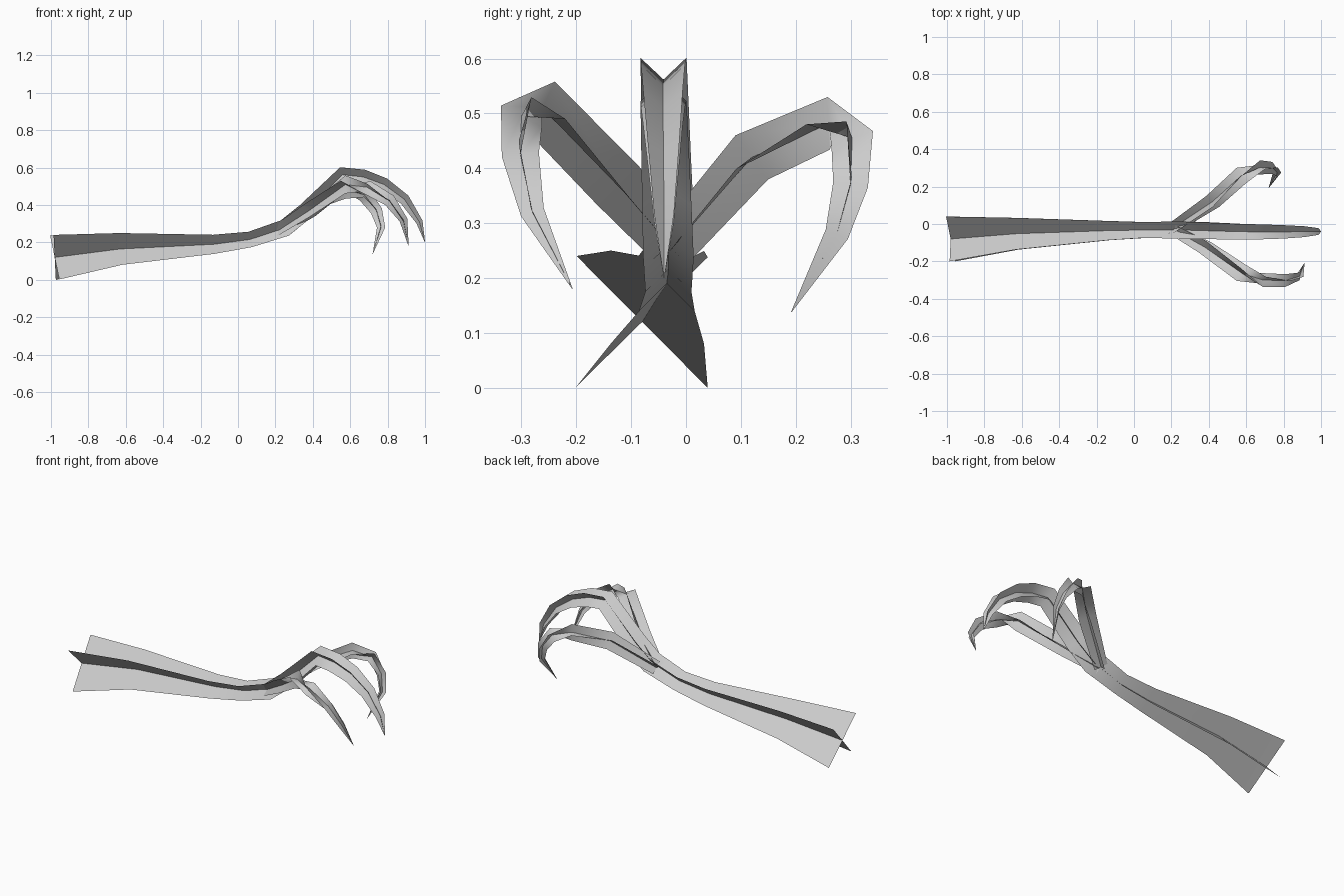
import bpy
from mathutils import Vector

cube = bpy.data.objects.get("Cube")
if cube:
    bpy.data.objects.remove(cube, do_unlink=True)

# Single grey material
grey = bpy.data.materials.new("plain_grey")
grey.use_nodes = True
colour = (0.6, 0.6, 0.6, 1)
grey.diffuse_color = colour
grey.node_tree.nodes["Principled BSDF"].inputs["Base Color"].default_value = colour


def crossed_blades(name, stations, side_axis, diagonal):
    """Sweep two crossing ribbons along stations of (x, y, z, half width)."""
    points = [Vector(s[:3]) for s in stations]
    last = len(points) - 1
    verts, faces = [], []
    frames = []
    for i in range(last + 1):
        before, after = points[max(i - 1, 0)], points[min(i + 1, last)]
        incoming = (points[i] - before).normalized()
        outgoing = (after - points[i]).normalized()
        tangent = (incoming + outgoing).normalized()
        a = tangent.cross(side_axis).normalized()
        b = tangent.cross(a).normalized()
        frames.append((a + b, a - b) if diagonal else (a, b))
    for blade in range(2):
        start = len(verts)
        for p, s, frame in zip(points, stations, frames):
            verts += [p + frame[blade] * s[3] * k for k in (-1, 0, 1)]
        for i in range(last):
            for j in range(2):
                q = start + 3 * i + j
                faces.append((q, q + 1, q + 4, q + 3))
    mesh = bpy.data.meshes.new(name)
    mesh.from_pydata(verts, [], faces)
    mesh.materials.append(grey)
    for poly in mesh.polygons:
        poly.use_smooth = True
    obj = bpy.data.objects.new(name, mesh)
    bpy.context.collection.objects.link(obj)


# Long limb flowing into the middle talon, blades set on the diagonals
crossed_blades("limb_and_middle_talon", [
    (-0.98, -0.08, 0.12, 0.12), (-0.63, -0.052, 0.165, 0.085),
    (-0.13, -0.035, 0.19, 0.051), (0.065, -0.032, 0.216, 0.042),
    (0.25, -0.032, 0.277, 0.046), (0.36, -0.035, 0.365, 0.045),
    (0.56, -0.041, 0.562, 0.042), (0.67, -0.042, 0.55, 0.04),
    (0.78, -0.042, 0.51, 0.036), (0.89, -0.041, 0.43, 0.029),
    (0.97, -0.04, 0.31, 0.018), (1.0, -0.04, 0.2, 0.0005)],
    Vector((0, 1, 0)), True)

# Talon curling out to the front
crossed_blades("front_talon", [
    (0.21, -0.03, 0.26, 0.04), (0.38, -0.125, 0.37, 0.052),
    (0.575, -0.262, 0.51, 0.053), (0.69, -0.3, 0.495, 0.042),
    (0.81, -0.302, 0.425, 0.034), (0.885, -0.28, 0.32, 0.022),
    (0.912, -0.207, 0.18, 0.0005)],
    Vector((1, 0, 0)), False)

# Shorter talon curling out to the back
crossed_blades("back_talon", [
    (0.21, -0.02, 0.26, 0.04), (0.42, 0.12, 0.42, 0.05),
    (0.575, 0.26, 0.482, 0.048), (0.675, 0.303, 0.455, 0.04),
    (0.74, 0.3, 0.37, 0.032), (0.765, 0.275, 0.28, 0.022),
    (0.72, 0.192, 0.138, 0.0005)],
    Vector((1, 0, 0)), False)
